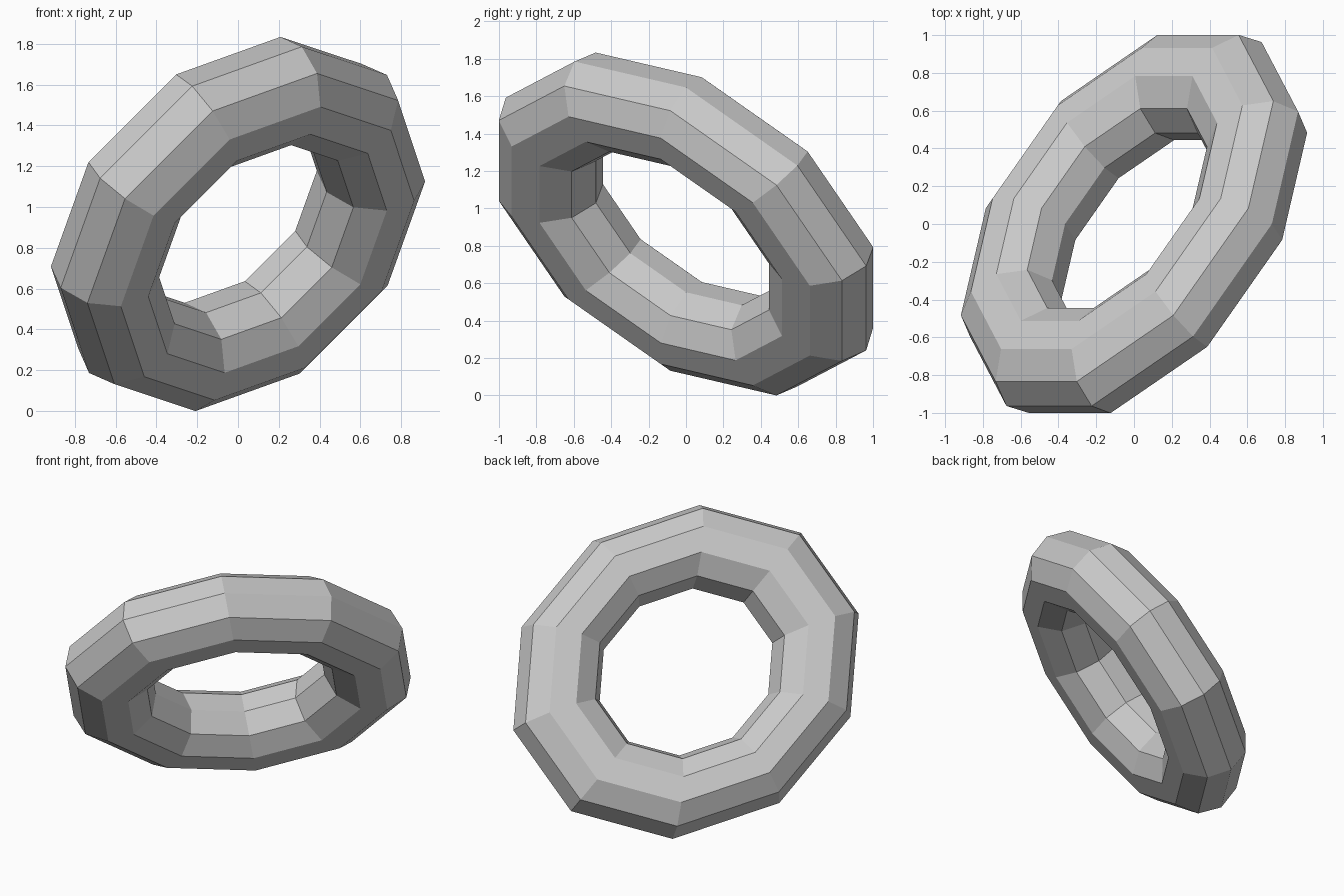
import bpy
from mathutils import Matrix, Vector

if "Cube" in bpy.data.objects:
    bpy.data.objects.remove(bpy.data.objects["Cube"])

# Low-poly ring: 10 sides around, 10 sides across the tube
bpy.ops.mesh.primitive_torus_add(major_segments=10, minor_segments=10,
                                 major_radius=0.75, minor_radius=0.25)
ring = bpy.context.object
ring.name = "tilted_ring"

# Local axes: short half-axis, long half-axis (slightly oval), tube depth
short_axis = Vector((0.73, 0, 0.73))
long_axis = Vector((0.473, 1.013, -0.473))
depth_axis = short_axis.cross(long_axis).normalized() * 1.032
tilt = Matrix((short_axis, long_axis, depth_axis)).transposed().to_4x4()
ring.data.transform(tilt)

# Stand on the floor
lowest = min(v.co.z for v in ring.data.vertices)
ring.data.transform(Matrix.Translation((0, 0, -lowest)))
ring.data.update()
